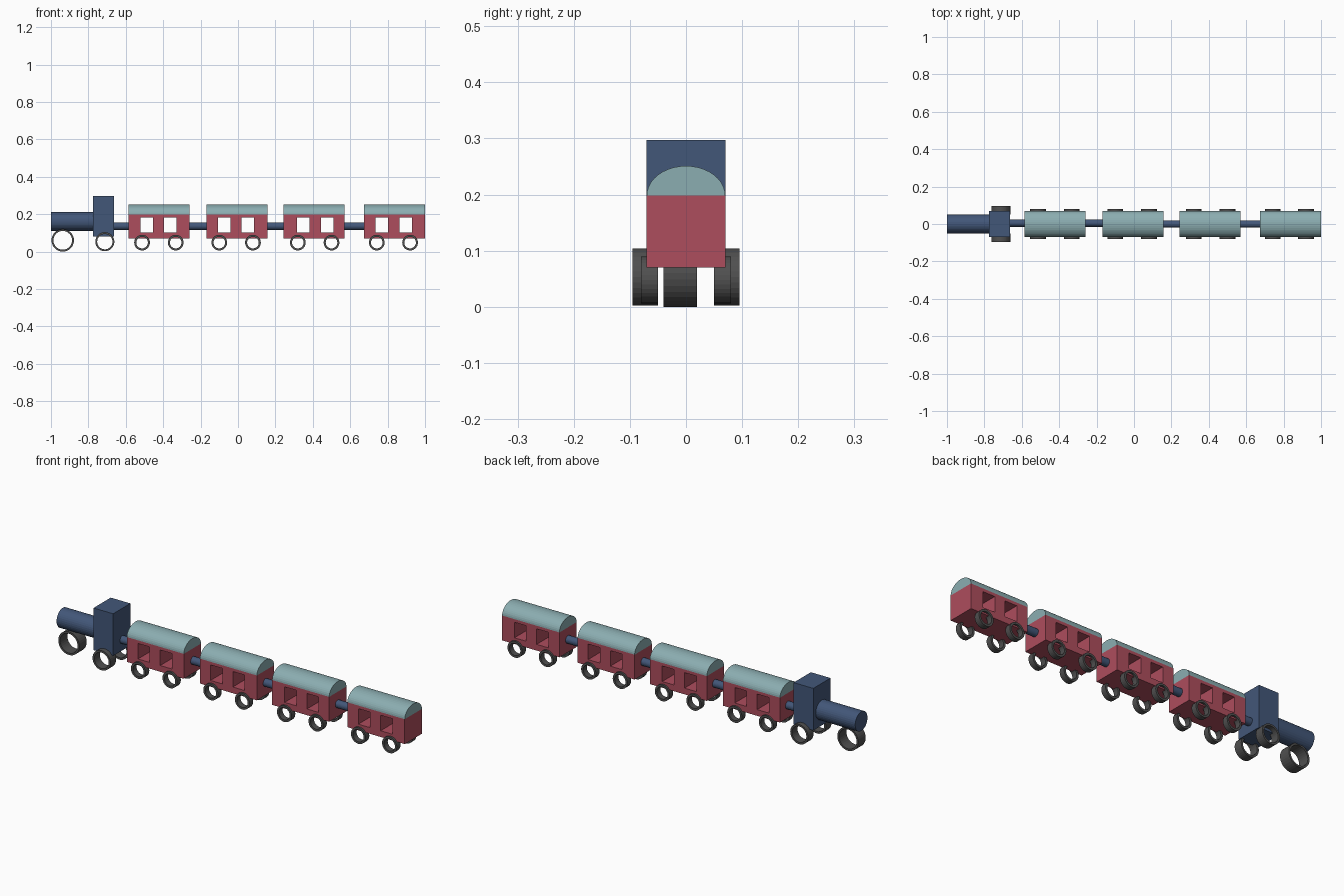
import bpy, bmesh
from math import pi, cos, sin
from mathutils import Matrix, Vector

if "Cube" in bpy.data.objects:
    bpy.data.objects.remove(bpy.data.objects["Cube"])


def material(name, color):
    m = bpy.data.materials.new(name)
    m.diffuse_color = color
    m.use_nodes = True
    m.node_tree.nodes["Principled BSDF"].inputs["Base Color"].default_value = m.diffuse_color
    return m


BLUE = material("navy", (0.055, 0.095, 0.19, 1))
RED = material("red", (0.42, 0.075, 0.11, 1))
TEAL = material("teal", (0.26, 0.42, 0.44, 1))
DARK = material("charcoal", (0.08, 0.08, 0.08, 1))


def finish(name, bm, mat):
    bmesh.ops.recalc_face_normals(bm, faces=bm.faces)
    me = bpy.data.meshes.new(name)
    bm.to_mesh(me)
    bm.free()
    me.materials.append(mat)
    ob = bpy.data.objects.new(name, me)
    bpy.context.collection.objects.link(ob)
    return ob


def extrude(bm, vec):
    """Extrude every face of a flat sheet into a closed solid."""
    res = bmesh.ops.extrude_face_region(bm, geom=bm.faces[:], use_keep_orig=True)
    verts = [g for g in res["geom"] if isinstance(g, bmesh.types.BMVert)]
    bmesh.ops.translate(bm, verts=verts, vec=vec)


def box(name, lo, hi, mat):
    lo, hi = Vector(lo), Vector(hi)
    bm = bmesh.new()
    bmesh.ops.create_cube(bm, size=1, matrix=Matrix.Translation((lo + hi) / 2)
                          @ Matrix.Diagonal((*(hi - lo), 1)))
    return finish(name, bm, mat)


def rod(name, x0, x1, y, z, r, mat):
    bm = bmesh.new()
    bmesh.ops.create_cone(bm, cap_ends=True, segments=32, radius1=r, radius2=r, depth=x1 - x0,
                          matrix=Matrix.Translation(((x0 + x1) / 2, y, z)) @ Matrix.Rotation(pi / 2, 4, 'Y'))
    return finish(name, bm, mat)


def wheel(name, x, y0, y1, z, r, r_in, n=32):
    """Open tube-shaped wheel lying along y."""
    bm = bmesh.new()
    rings = [[bm.verts.new((x + q * cos(2 * pi * i / n), y, z + q * sin(2 * pi * i / n)))
              for i in range(n)] for q, y in ((r, y0), (r, y1), (r_in, y1), (r_in, y0))]
    for k in range(4):
        a, b = rings[k], rings[(k + 1) % 4]
        for i in range(n):
            j = (i + 1) % n
            bm.faces.new((a[i], a[j], b[j], b[i]))
    return finish(name, bm, DARK)


def wheel_pair(name, x, y0, y1, z, r, r_in):
    wheel(name + "_right", x, -y1, -y0, z, r, r_in)
    wheel(name + "_left", x, y0, y1, z, r, r_in)


def carriage_body(name, x0, x1, windows):
    """Solid body with two window openings running right through."""
    xs = [x0, *windows, x1]
    zs = [0.07, 0.102, 0.182, 0.198]
    bm = bmesh.new()
    g = [[bm.verts.new((x, -0.07, z)) for z in zs] for x in xs]
    for i in range(5):
        for k in range(3):
            if k == 1 and i in (1, 3):
                continue
            bm.faces.new((g[i][k], g[i + 1][k], g[i + 1][k + 1], g[i][k + 1]))
    extrude(bm, (0, 0.14, 0))
    return finish(name, bm, RED)


def carriage_roof(name, x0, x1, n=20):
    bm = bmesh.new()
    bm.faces.new([bm.verts.new((x0, 0.07 * cos(pi * i / n), 0.198 + 0.053 * sin(pi * i / n)))
                  for i in range(n + 1)])
    extrude(bm, (x1 - x0, 0, 0))
    return finish(name, bm, TEAL)


# Engine
rod("boiler", -1.0, -0.77, 0, 0.161, 0.05, BLUE)
box("cab", (-0.775, -0.07, 0.08), (-0.663, 0.07, 0.297), BLUE)
wheel("engine_front_wheel", -0.937, -0.04, 0.02, 0.06, 0.06, 0.05)
wheel_pair("engine_rear_wheel", -0.712, 0.05, 0.095, 0.053, 0.051, 0.041)

# Carriages: start, end, window shift, wheel positions, coupling y
cars = [
    (-0.585, -0.260, 0.000, (-0.513, -0.333), 0.005),
    (-0.168, 0.157, -0.003, (-0.100, 0.080), 0.005),
    (0.244, 0.569, 0.008, (0.320, 0.500), 0.0),
    (0.673, 1.000, -0.002, (0.742, 0.920), 0.0),
]
prev_end = -0.663
for n, (x0, x1, shift, wheels, cy) in enumerate(cars, 1):
    c = (x0 + x1) / 2 + shift
    carriage_body(f"carriage_body_{n}", x0, x1, [c - 0.099, c - 0.032, c + 0.028, c + 0.095])
    carriage_roof(f"carriage_roof_{n}", x0, x1)
    rod(f"coupling_{n}", prev_end - 0.01, x0 + 0.01, cy, 0.136, 0.02, BLUE)
    for label, wx in zip(("front", "rear"), wheels):
        wheel_pair(f"carriage_{n}_{label}_wheel", wx, 0.05, 0.08, 0.048, 0.042, 0.031)
    prev_end = x1
